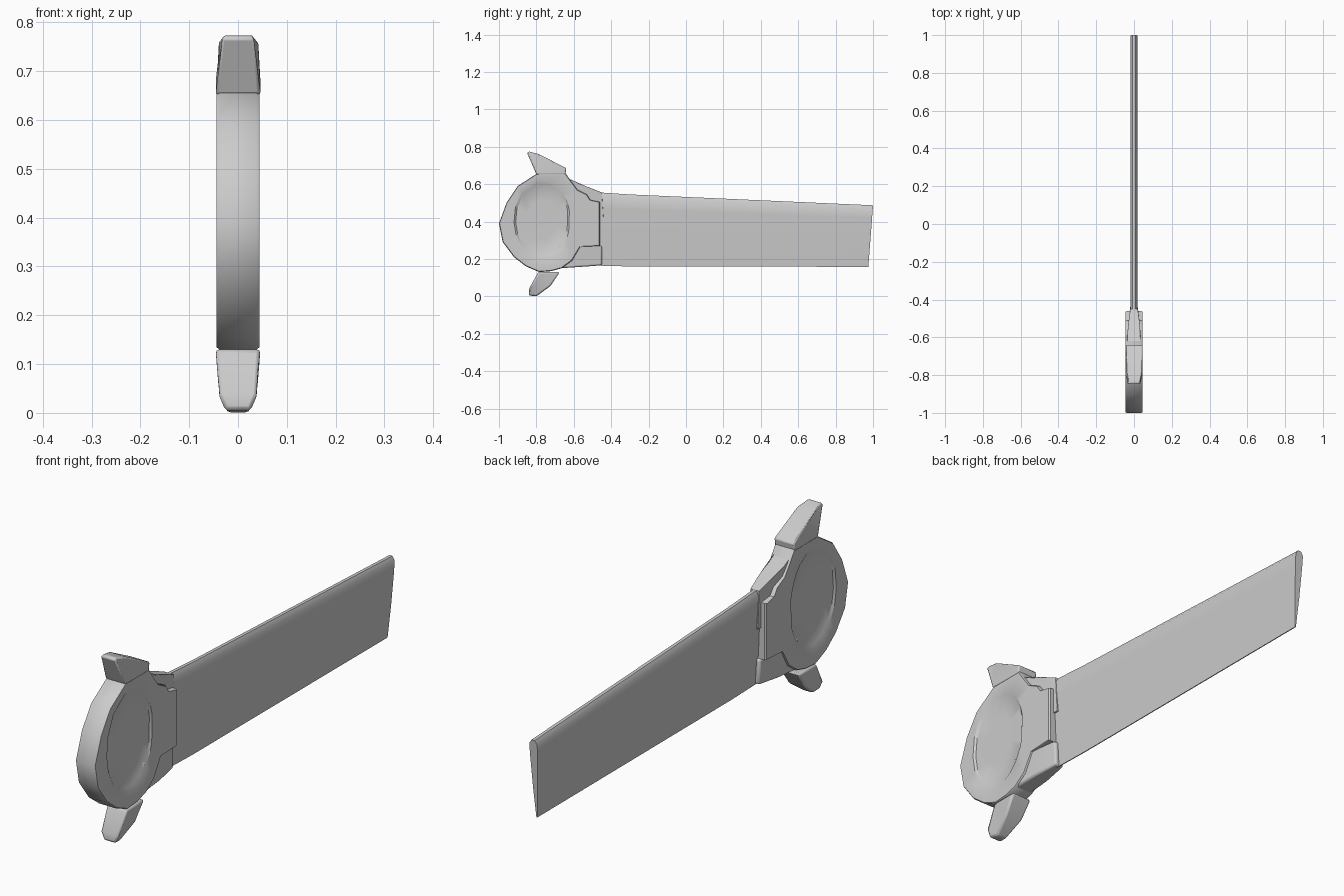
import bpy, bmesh, math

if "Cube" in bpy.data.objects:
    bpy.data.objects.remove(bpy.data.objects["Cube"])


def finish(name, bm, bevel=0, angle=35):
    bmesh.ops.recalc_face_normals(bm, faces=bm.faces)
    me = bpy.data.meshes.new(name)
    bm.to_mesh(me)
    bm.free()
    ob = bpy.data.objects.new(name, me)
    bpy.context.collection.objects.link(ob)
    bpy.ops.object.select_all(action='DESELECT')
    ob.select_set(True)
    bpy.context.view_layer.objects.active = ob
    if bevel:
        m = ob.modifiers.new("bevel", 'BEVEL')
        m.width, m.segments, m.limit_method = bevel, 2, 'ANGLE'
        m.angle_limit = math.radians(40)
    bpy.ops.object.shade_smooth_by_angle(angle=math.radians(angle))
    return ob


def loft(name, rings, bevel=0):
    """Join equal-length rings of points with quads and cap both ends."""
    bm = bmesh.new()
    vs = [[bm.verts.new(p) for p in ring] for ring in rings]
    n = len(rings[0])
    for a, b in zip(vs, vs[1:]):
        for i in range(n):
            j = (i + 1) % n
            bm.faces.new((a[i], a[j], b[j], b[i]))
    caps = [bm.faces.new(vs[0]), bm.faces.new(vs[-1])]
    bmesh.ops.triangulate(bm, faces=caps)
    return finish(name, bm, bevel)


def prism(name, pts, bevel=0):
    """Side profile of (y, z, half width), mirrored across x."""
    return loft(name, [[(s * w, y, z) for y, z, w in pts] for s in (-1, 1)], bevel)


# Round hilt plate with a shallow oval dish on each side
outline = [(-1, .39), (-.96, .5), (-.9, .59), (-.8, .655), (-.72, .668), (-.645, .66),
           (-.61, .61), (-.58, .57), (-.53, .545), (-.51, .515), (-.46, .505),
           (-.46, .27), (-.565, .265), (-.61, .19), (-.665, .15), (-.72, .135),
           (-.785, .13), (-.855, .16), (-.92, .21), (-.98, .29)]
CY, CZ, HW = -.77, .41, .044


def oval(x, k):
    ring = []
    for y, z in outline:
        a = math.atan2((z - CZ) / .21, (y - CY) / .15)
        ring.append((x, CY + k * .15 * math.cos(a), CZ + k * .21 * math.sin(a)))
    return ring


def edge(x, k=1):
    return [(x, CY + (y - CY) * k, CZ + (z - CZ) * k) for y, z in outline]


half = [oval(HW - .008, .5), oval(HW - .007, .94), oval(HW, 1),
        edge(HW, .985), edge(HW - .006)]
mirrored = [[(-x, y, z) for x, y, z in r] for r in reversed(half)]
loft("hilt_plate", half + mirrored)

# Horn on top and horn underneath
prism("upper_horn", [(-.85, .768, .034), (-.84, .775, .03), (-.785, .76, .042),
                     (-.64, .685, .046), (-.645, .652, .046), (-.80, .652, .046)], .007)
prism("lower_horn", [(-.79, .13, .046), (-.84, .04, .041), (-.84, .005, .026),
                     (-.80, .0, .022), (-.725, .055, .040), (-.675, .13, .046)], .008)

# Tapered necks that carry the plate into the blade
prism("upper_neck", [(-.66, .645, .036), (-.59, .608, .036), (-.52, .583, .030),
                     (-.45, .555, .02), (-.44, .4, .02), (-.62, .4, .036)], .006)
prism("lower_neck", [(-.68, .15, .038), (-.56, .158, .034), (-.45, .166, .02),
                     (-.45, .27, .022), (-.565, .28, .04), (-.68, .28, .04)], .008)


# Long blade, thin at the cutting edge and thick at the spine
def section(y0, z0, y1, z1):
    prof = [(.002, 0), (.011, .4), (.017, .8), (.018, .95), (.007, 1)]
    pts = [(w, t) for w, t in prof] + [(-w, t) for w, t in reversed(prof)]
    return [(w, y0 + (y1 - y0) * t, z0 + (z1 - z0) * t) for w, t in pts]


loft("blade", [section(-.5, .165, -.5, .558), section(-.3, .16, -.3, .545),
               section(.975, .158, 1, .487)])
